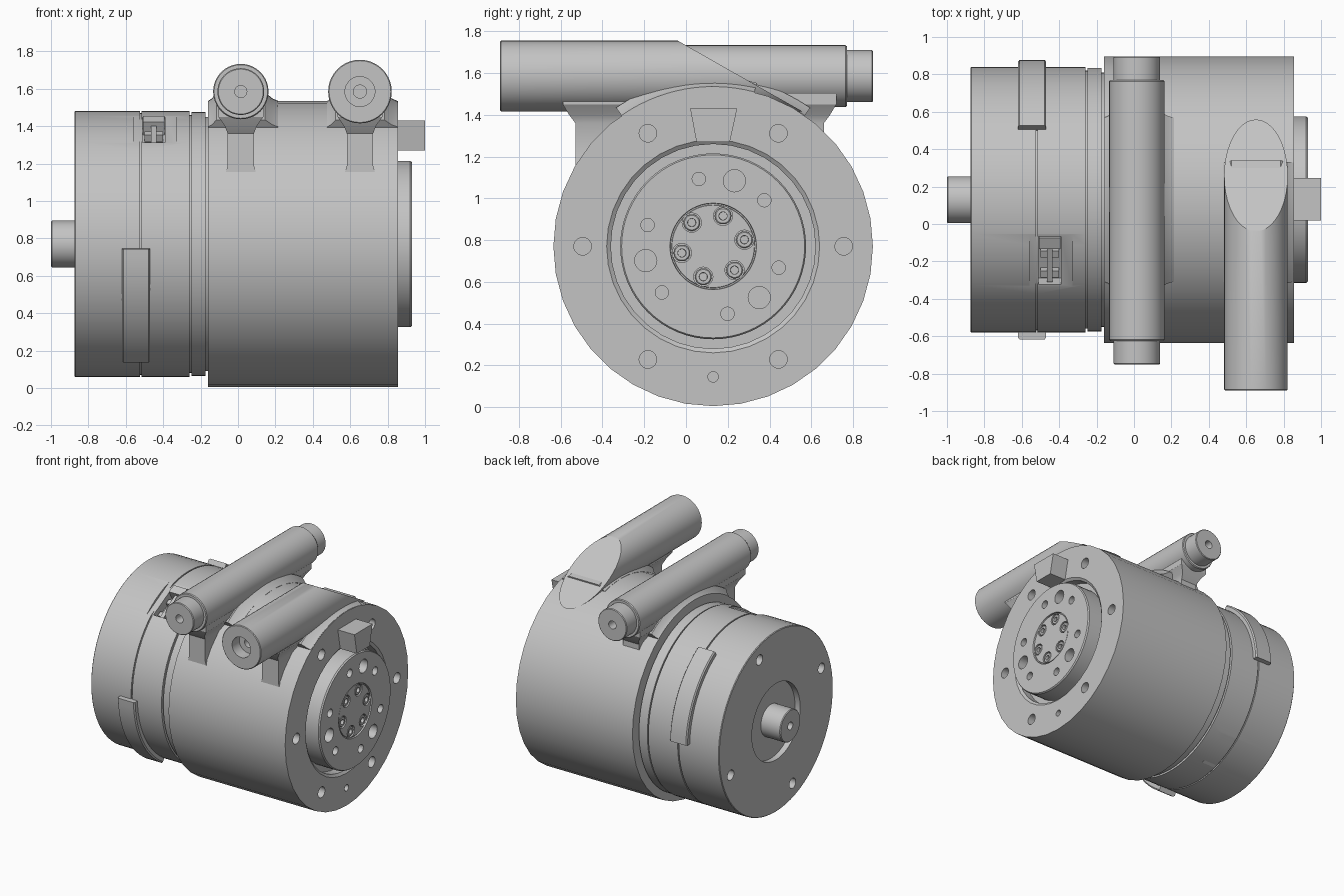
import bpy, bmesh
from math import sin, cos, radians, pi
from mathutils import Vector, Matrix

if "Cube" in bpy.data.objects:
    bpy.data.objects.remove(bpy.data.objects["Cube"])

CY, CZ = 0.13, 0.77      # drum axis
PIPE_Z = 1.585

grey = bpy.data.materials.new("machined_grey")
grey.use_nodes = True
grey.diffuse_color = (0.55, 0.55, 0.55, 1)
grey.node_tree.nodes["Principled BSDF"].inputs["Base Color"].default_value = (0.55, 0.55, 0.55, 1)


def finish(name, bm):
    bmesh.ops.recalc_face_normals(bm, faces=bm.faces[:])
    mesh = bpy.data.meshes.new(name)
    bm.to_mesh(mesh)
    bm.free()
    mesh.materials.append(grey)
    obj = bpy.data.objects.new(name, mesh)
    bpy.context.collection.objects.link(obj)
    return obj


def skin(bm, rings):
    """Join rings of points into a closed, capped solid."""
    rings = [[bm.verts.new(p) for p in ring] for ring in rings]
    n = len(rings[0])
    for a, b in zip(rings, rings[1:]):
        for i in range(n):
            j = (i + 1) % n
            bm.faces.new((a[i], a[j], b[j], b[i]))
    bm.faces.new(rings[0])
    bm.faces.new(rings[-1])


def turn(bm, profile, centre=(CY, CZ), axis="X", seg=48):
    """Revolve (position, radius) pairs round a line along X or Y."""
    rings = []
    for t, r in profile:
        ring = []
        for i in range(seg):
            a = 2 * pi * i / seg
            u, v = centre[0] + r * cos(a), centre[1] + r * sin(a)
            ring.append((t, u, v) if axis == "X" else (u, t, v))
        rings.append(ring)
    skin(bm, rings)


def lathe(name, profile, **kw):
    bm = bmesh.new()
    turn(bm, profile, **kw)
    return finish(name, bm)


def polar(radius, deg):
    return CY + radius * cos(radians(deg)), CZ + radius * sin(radians(deg))


def sweep(name, profile, a0, a1, steps=14):
    """Sweep an (x, radius) section along an arc of the drum."""
    bm = bmesh.new()
    rings = []
    for i in range(steps + 1):
        a = a0 + (a1 - a0) * i / steps
        rings.append([(x, *polar(r, a)) for x, r in profile])
    skin(bm, rings)
    return finish(name, bm)


def loft(name, xc, rows):
    """Stack of rectangles: (z, half width, y start, y end)."""
    bm = bmesh.new()
    skin(bm, [[(xc - w, y0, z), (xc + w, y0, z), (xc + w, y1, z), (xc - w, y1, z)]
              for z, w, y0, y1 in rows])
    return finish(name, bm)


def rim_box(name, deg, x0, x1, t0, t1, r0, r1):
    """Box set on the rim at an angle, with tangent and radial extents."""
    bm = bmesh.new()
    bmesh.ops.create_cube(bm, size=1)
    bm.transform(Matrix.Translation((0, CY, CZ)) @ Matrix.Rotation(radians(deg - 90), 4, "X")
                 @ Matrix.Translation(((x0 + x1) / 2, (t0 + t1) / 2, (r0 + r1) / 2))
                 @ Matrix.Diagonal((x1 - x0, t1 - t0, r1 - r0, 1)))
    return finish(name, bm)


def cut(obj, cutter):
    cutter.hide_render = True
    mod = obj.modifiers.new("cut", "BOOLEAN")
    mod.operation, mod.solver, mod.object = "DIFFERENCE", "EXACT", cutter
    bpy.context.view_layer.objects.active = obj
    bpy.ops.object.modifier_apply(modifier=mod.name)
    bpy.data.objects.remove(cutter)


def drill(obj, holes):
    """Cut round holes: (x start, x end, pitch radius, angle, hole radius)."""
    bm = bmesh.new()
    for x0, x1, pitch, deg, r in holes:
        turn(bm, [(x0, r), (x1, r)], centre=polar(pitch, deg), seg=20)
    cut(obj, finish("hole_cutter", bm))


# Gear housing with a ring-shaped recess and bolt holes
housing = lathe("gear_housing", [(-0.16, 0.6), (-0.16, 0.765), (0.855, 0.765), (0.855, 0.51),
                                 (0.84, 0.49), (0.77, 0.49)], seg=36)
drill(housing, [(0.77, 0.9, 0.625, 60 * k, 0.042) for k in range(6)]
      + [(0.82, 0.9, 0.625, 270, 0.025)])

# Output flange with its hole patterns
flange = lathe("output_flange", [(0.7, 0.445), (0.92, 0.445), (0.93, 0.438), (0.93, 0.207),
                                 (0.918, 0.205), (0.918, 0.199), (0.925, 0.197)], seg=64)
drill(flange, [(0.88, 1, 0.33, 42 + 60 * k, 0.032) for k in range(6)]
      + [(0.86, 1, 0.33, 72 + 120 * k, 0.053) for k in range(3)]
      + [(0.89, 1, 0.153, 12 + 60 * k, 0.046) for k in range(6)])
for k in range(6):
    lathe("flange_screw", [(0.87, 0.04), (0.918, 0.04), (0.922, 0.035), (0.922, 0.02), (0.9, 0.019)],
          centre=polar(0.153, 12 + 60 * k), seg=18)

# Locating key above the flange
loft("locating_key", 0.9, [(1.27, 0.1, 0.05, 0.21), (1.43, 0.1, 0.02, 0.245)])

# Motor drum with seams, rear recess and stub shaft
motor = lathe("motor_drum", [(-0.95, 0.03), (-1, 0.03), (-1, 0.12), (-0.994, 0.125), (-0.83, 0.125),
                             (-0.83, 0.3), (-0.875, 0.3), (-0.875, 0.705), (-0.87, 0.71),
                             (-0.525, 0.71), (-0.525, 0.7), (-0.515, 0.7), (-0.515, 0.71),
                             (-0.26, 0.71), (-0.26, 0.69), (-0.248, 0.69), (-0.248, 0.705),
                             (-0.175, 0.705), (-0.175, 0.68), (-0.1, 0.68)], seg=72)
drill(motor, [(-0.9, -0.8, 0.6, 70 + 90 * k, 0.04) for k in range(4)])

for side in (0, 180):
    # Curved cover pad
    sweep("cover_pad", [(-0.62, 0.69), (-0.62, 0.738), (-0.612, 0.748), (-0.478, 0.748),
                        (-0.47, 0.738), (-0.47, 0.69)], 2 + side, 58 + side)
    # Flat with a latch pocket
    d = 118 + side
    cut(motor, rim_box("flat_cutter", d, -0.56, -0.33, -0.17, 0.17, 0.692, 0.8))
    cut(motor, rim_box("pocket_cutter", d, -0.51, -0.39, -0.145, 0.145, 0.62, 0.8))
    rim_box("latch_block", d, -0.508, -0.392, 0.075, 0.14, 0.61, 0.7)
    rim_box("latch_spine", d, -0.465, -0.435, -0.14, 0.08, 0.61, 0.675)
    for t in (-0.1, 0.02):
        rim_box("latch_arm", d, -0.5, -0.4, t - 0.02, t + 0.02, 0.61, 0.66)

# Straight cross pipe with stepped ends
END = [(-0.65, 0.032), (-0.75, 0.032), (-0.75, 0.12), (-0.745, 0.125), (-0.625, 0.125),
       (-0.625, 0.143), (-0.618, 0.148)]
mirrored = [(0.145 - y, r) for y, r in reversed(END)]
lathe("cross_pipe", END + mirrored, centre=(0.015, PIPE_Z), axis="Y", seg=40)

# Wide pipe with a bored mouth and a sloping rear cut
bm = bmesh.new()
turn(bm, [(-0.7, 0.035), (-0.8, 0.035), (-0.8, 0.08), (-0.89, 0.08), (-0.89, 0.165),
          (-0.885, 0.17), (0.8, 0.17)], centre=(0.652, PIPE_Z), axis="Y", seg=40)
res = bmesh.ops.bisect_plane(bm, geom=bm.verts[:] + bm.edges[:] + bm.faces[:],
                             plane_co=Vector((0, -0.04, 1.755)),
                             plane_no=Vector((0, 0.335, 0.59)), clear_outer=True)
edges = [e for e in bm.edges if e.is_boundary]
bmesh.ops.holes_fill(bm, edges=edges, sides=0)
finish("wide_pipe", bm)

# Flared webs and fillets joining the pipes to the housing
for name, x, back, flare, arc in (("cross_pipe", 0.015, 0.66, 0.06, 55), ("wide_pipe", 0.652, 0.3, 0, 75)):
    loft(name + "_web", x, [(1.12, 0.09, -0.53, back), (1.19, 0.07, -0.53, back),
                            (1.36, 0.07, -0.53, back), (1.4, 0.085, -0.56, back + flare / 2),
                            (1.45, 0.12, -0.59, back + flare), (1.5, 0.12, -0.59, back + flare)])
    sweep(name + "_fillet", [(x - 0.2 + 0.025, 0.74), (x - 0.175, 0.765), (x - 0.155, 0.778),
                             (x - 0.13, 0.81), (x + 0.13, 0.81), (x + 0.17, 0.778),
                             (x + 0.2, 0.765), (x + 0.2, 0.74)], arc, 125)

# Smooth shading with sharp edges kept
bpy.ops.object.select_all(action="DESELECT")
for obj in bpy.context.collection.objects:
    if obj.type == "MESH" and grey.name in obj.data.materials:
        obj.select_set(True)
        bpy.context.view_layer.objects.active = obj
bpy.ops.object.shade_smooth_by_angle(angle=radians(30))
